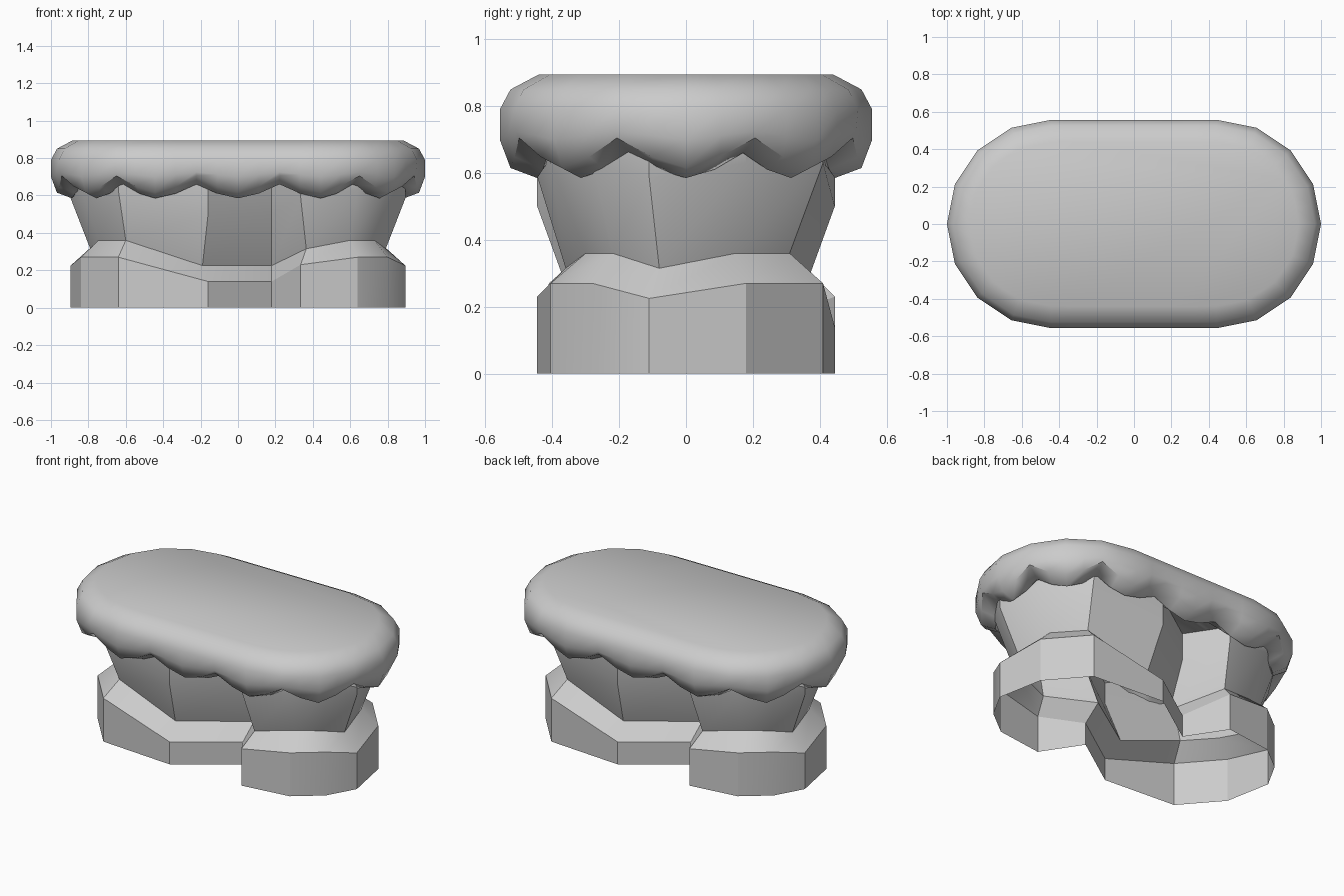
import bpy, math
from mathutils import Vector

if "Cube" in bpy.data.objects:
    bpy.data.objects.remove(bpy.data.objects["Cube"])


def make_object(name, rings, fill_first=False, fill_last=False, angle=30):
    """Bridge equally long closed rings of points into one mesh object."""
    n = len(rings[0])
    verts = [p for ring in rings for p in ring]
    faces = []
    for k in range(len(rings) - 1):
        for i in range(n):
            j = (i + 1) % n
            faces.append((k*n + i, k*n + j, (k+1)*n + j, (k+1)*n + i))
    if fill_first:
        faces.append(tuple(reversed(range(n))))
    if fill_last:
        faces.append(tuple(range((len(rings)-1)*n, len(rings)*n)))
    mesh = bpy.data.meshes.new(name)
    mesh.from_pydata(verts, [], faces)
    mesh.update()
    ob = bpy.data.objects.new(name, mesh)
    bpy.context.collection.objects.link(ob)
    bpy.ops.object.select_all(action='DESELECT')
    ob.select_set(True)
    bpy.context.view_layer.objects.active = ob
    bpy.ops.object.shade_smooth_by_angle(angle=math.radians(angle))
    return ob


def turn(points):
    """Append the half-turn copy of half an outline."""
    return points + [(-x, -y, z) for x, y, z in points]


def at_z(points, z):
    return [(x, y, z) for x, y, _ in points]


# Rock: outer wall, sloped ledge to a waist, flare back out under the cap
outer = turn([(.335, -.445, .23), (.64, -.405, .27), (.80, -.28, .27),
              (.895, -.11, .225), (.84, .18, .27), (.64, .41, .27),
              (.16, .445, .14), (-.18, .21, .14)])
waist = turn([(.365, -.36, .315), (.60, -.30, .36), (.73, -.22, .36),
              (.79, -.08, .315), (.745, .15, .36), (.60, .31, .36),
              (.19, .345, .225), (-.18, .10, .225)])
flare = [(x, y, z + .36) for x, y, z in outer]
make_object("rock_base", [at_z(outer, 0), outer, waist, flare, at_z(outer, .72)])

# Cap: rounded slab whose lower lip alternates between drips and notches
drip = [(.44, .895), (.525, .85), (.557, .79), (.557, .70), (.525, .615), (.445, .585)]
notch = [(.44, .895), (.525, .85), (.557, .79), (.550, .725), (.540, .705), (.445, .66)]
half = [(a, b) for a, b in zip(drip, notch)]
middle = [((a[0]+b[0])/2, (a[1]+b[1])/2 - (.012 if k > 3 else 0))
          for k, (a, b) in enumerate(half)]

# Stadium columns: right arc, back straight, then the same half-turned
arc = [(Vector((.443, 0)), Vector((math.cos(t), math.sin(t))))
       for t in (math.radians(-90 + 22.5*i) for i in range(9))]
side = [(Vector((x, 0)), Vector((0, 1))) for x in (.222, 0, -.222)]
spine = arc + side
spine += [(-c, -n) for c, n in spine]

rings = [[] for _ in drip]
for i, (c, n) in enumerate(spine):
    c2, n2 = spine[(i + 1) % len(spine)]
    for k in range(len(drip)):
        prof = drip if i % 2 == 0 else notch
        p = c + n * prof[k][0]
        q = (c + c2)/2 + (n + n2)/2 * middle[k][0]
        rings[k] += [(p.x, p.y, prof[k][1]), (q.x, q.y, middle[k][1])]
# flat underside inside the lip
rings.append([(x*.93, y*.9, .67) for x, y, z in rings[-1]])
rings.reverse()
make_object("scalloped_cap", rings, fill_first=True, fill_last=True, angle=50)
